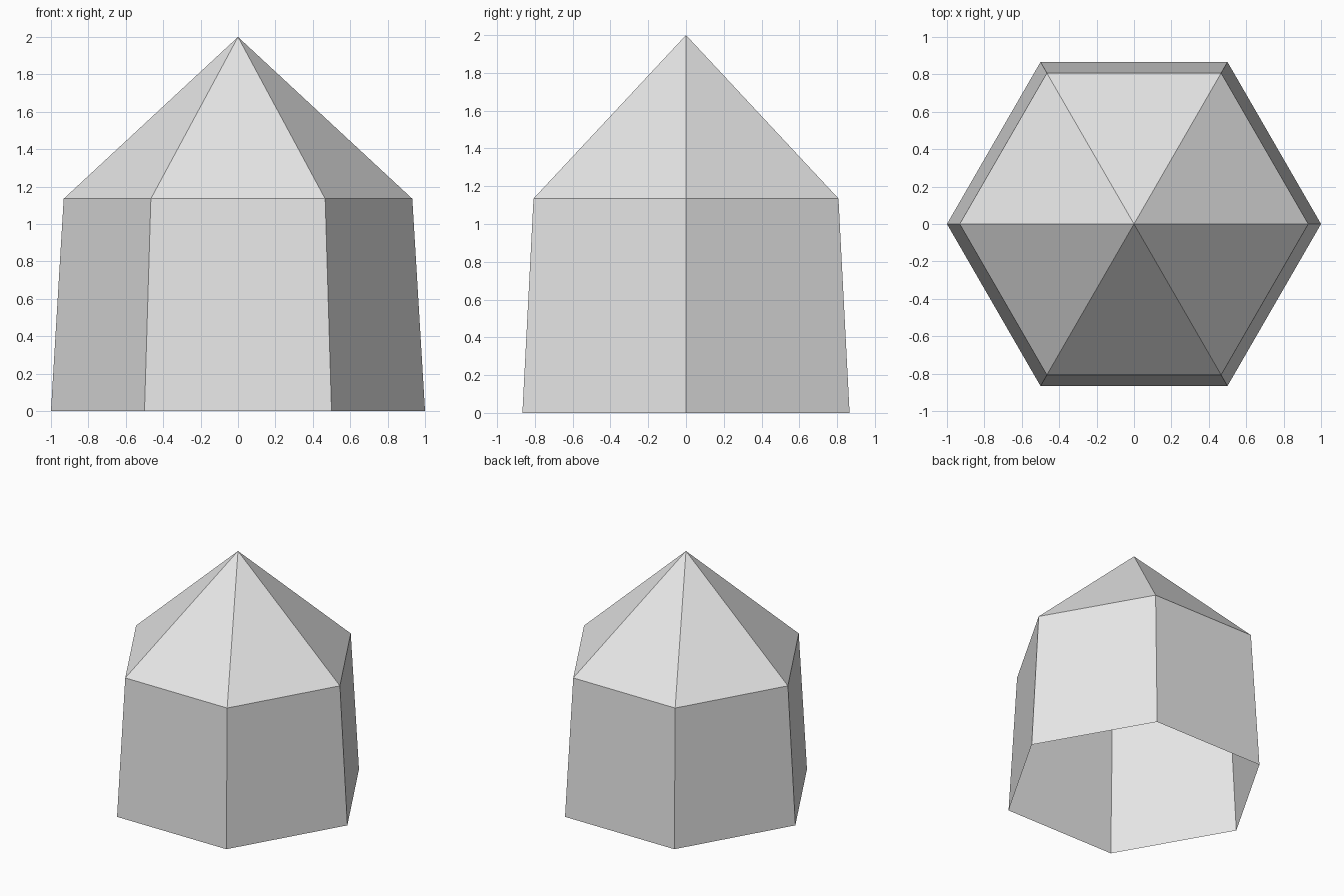
import bpy, math

if "Cube" in bpy.data.objects:
    bpy.data.objects.remove(bpy.data.objects["Cube"])

SIDES = 6
BASE_R, EAVE_R = 1.0, 0.932
EAVE_Z, PEAK_Z = 1.135, 2.0

grey = bpy.data.materials.new("light_grey")
grey.diffuse_color = (0.8, 0.8, 0.8, 1.0)
grey.use_nodes = True
grey.node_tree.nodes["Principled BSDF"].inputs["Base Color"].default_value = grey.diffuse_color


def ring(radius, z):
    step = 2 * math.pi / SIDES
    return [(radius * math.cos(i * step), radius * math.sin(i * step), z)
            for i in range(SIDES)]


def build(name, verts, faces):
    mesh = bpy.data.meshes.new(name)
    mesh.from_pydata(verts, [], faces)
    mesh.materials.append(grey)
    obj = bpy.data.objects.new(name, mesh)
    bpy.context.collection.objects.link(obj)
    return obj


# Tapered six-sided wall, open underneath
build("tent_walls", ring(BASE_R, 0) + ring(EAVE_R, EAVE_Z),
      [(i, (i + 1) % SIDES, (i + 1) % SIDES + SIDES, i + SIDES)
       for i in range(SIDES)])

# Pointed roof, open underneath
build("tent_roof", ring(EAVE_R, EAVE_Z) + [(0, 0, PEAK_Z)],
      [(i, (i + 1) % SIDES, SIDES) for i in range(SIDES)])
